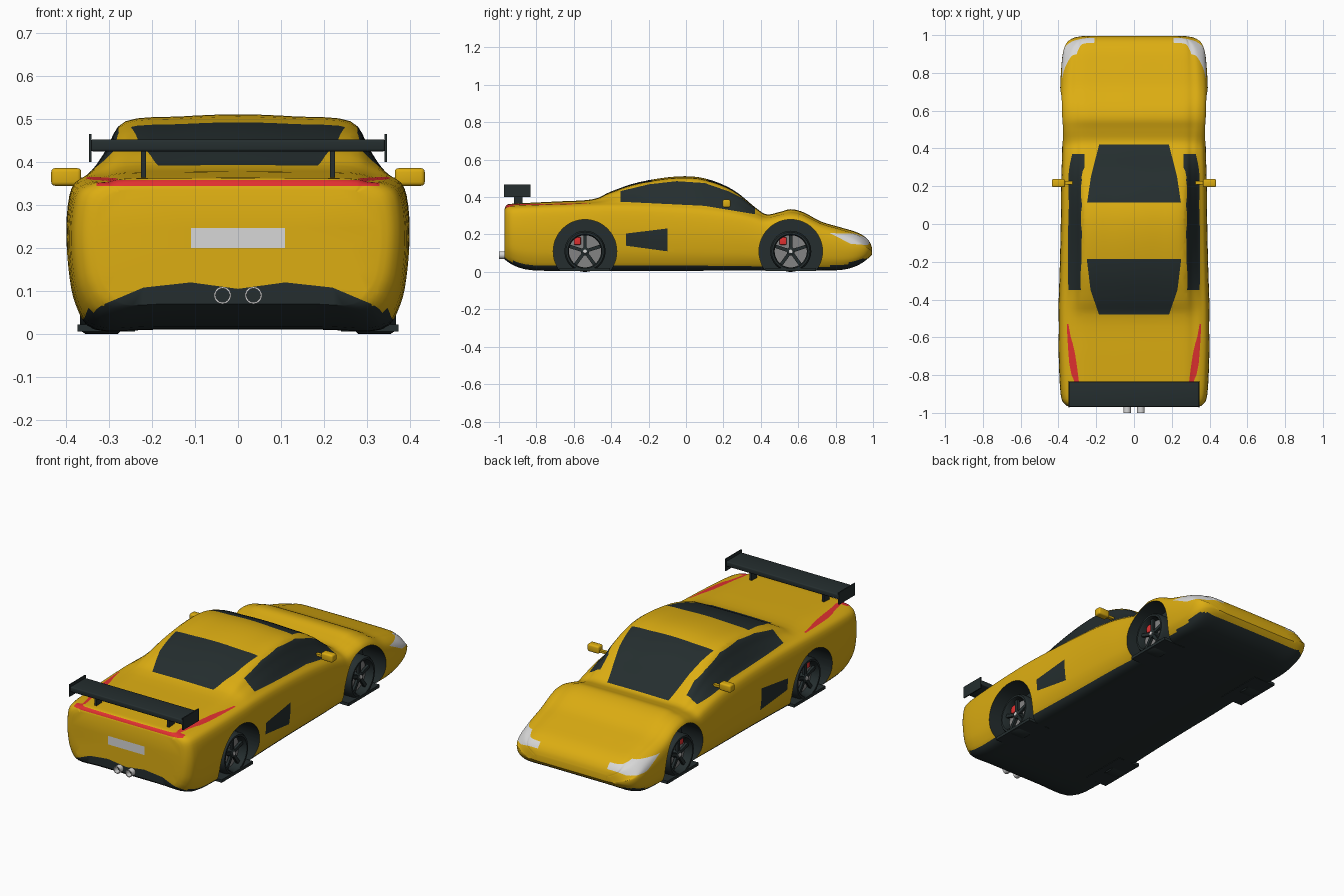
import bpy, bmesh, math
from mathutils import Vector

if "Cube" in bpy.data.objects:
    bpy.data.objects.remove(bpy.data.objects["Cube"])


def material(name, r, g, b):
    m = bpy.data.materials.new(name)
    m.use_nodes = True
    m.diffuse_color = (r, g, b, 1)
    m.node_tree.nodes["Principled BSDF"].inputs["Base Color"].default_value = (r, g, b, 1)
    return m


yellow = material("yellow paint", .72, .42, .006)
dark = material("dark trim", .018, .027, .028)
red = material("red", .75, .03, .03)
white = material("light grey", .68, .68, .68)
grey = material("brake grey", .23, .23, .23)
PAINTS = [yellow, dark, red, white]
YELLOW, DARK, RED, WHITE = range(len(PAINTS))


def finish(bm, name, mats, smooth=True):
    mesh = bpy.data.meshes.new(name)
    bmesh.ops.recalc_face_normals(bm, faces=bm.faces)
    bm.to_mesh(mesh)
    bm.free()
    for m in mats:
        mesh.materials.append(m)
    obj = bpy.data.objects.new(name, mesh)
    bpy.context.collection.objects.link(obj)
    if smooth:
        shade(obj)
    return obj


def shade(obj):
    bpy.ops.object.select_all(action="DESELECT")
    obj.select_set(True)
    bpy.context.view_layer.objects.active = obj
    bpy.ops.object.shade_smooth_by_angle(angle=math.radians(38))


def box(name, mat, lo, hi, bevel=0):
    lo, hi = Vector(lo), Vector(hi)
    bm = bmesh.new()
    bmesh.ops.create_cube(bm, size=1)
    for v in bm.verts:
        v.co = (lo + hi) / 2 + v.co * (hi - lo)
    if bevel:
        bmesh.ops.bevel(bm, geom=bm.edges[:], offset=bevel, segments=3, profile=.5, affect="EDGES")
    return finish(bm, name, [mat])


def lathe(name, mat, profile, origin, axis, steps=48):
    """Revolve (offset, radius) points around an axis through origin."""
    bm = bmesh.new()
    axis = Vector(axis)
    side = axis.orthogonal().normalized()
    verts = [bm.verts.new(Vector(origin) + axis * a + side * r) for a, r in profile]
    edges = [bm.edges.new(p) for p in zip(verts, verts[1:])]
    bmesh.ops.spin(bm, geom=verts + edges, cent=origin, axis=axis, angle=math.tau, steps=steps)
    bmesh.ops.remove_doubles(bm, verts=bm.verts, dist=.0001)
    return finish(bm, name, [mat])


def spline(points, closed=False, sub=4):
    pts = [Vector(p) for p in points]
    n = len(pts)
    pick = (lambda i: pts[i % n]) if closed else (lambda i: pts[min(max(i, 0), n - 1)])
    out = []
    for i in range(n if closed else n - 1):
        a, b, c, d = (pick(i + k) for k in (-1, 0, 1, 2))
        for s in range(sub):
            t = s / sub
            out.append(b + (c - a) * t / 2 + (a - b * 2.5 + c * 2 - d / 2) * t ** 2
                       + ((b - c) * 1.5 + (d - a) / 2) * t ** 3)
    return out if closed else out + [pts[-1]]


# Body stations: y, half width, belt height, top height
STATIONS = [
    (-.97, .33, .325, .337), (-.955, .365, .34, .36), (-.9, .388, .345, .366),
    (-.7, .398, .352, .376), (-.5, .4, .358, .388), (-.4, .398, .36, .43),
    (-.25, .393, .358, .48), (-.05, .388, .35, .51), (.1, .386, .34, .5),
    (.25, .384, .322, .44), (.37, .38, .295, .345), (.43, .38, .28, .308),
    (.5, .385, .295, .32), (.56, .39, .305, .335), (.63, .39, .293, .318),
    (.72, .39, .25, .27), (.82, .385, .22, .24), (.91, .375, .19, .213),
    (.96, .355, .16, .185), (.985, .32, .135, .155), (.995, .27, .11, .125)]
ROOF = .262


def section(y, w, belt, top):
    low = .01 + .06 * max(0, (abs(y) - .75) / .22) ** 3
    h, rise = belt - low, top - belt
    roof = min(ROOF, w - .07)
    half = [(roof / 2, top - rise * .03), (roof, top - rise * .1),
            ((roof + w - .045) / 2 + .004, top - rise * .5), (w - .045, belt + rise * .08 + .004),
            (w - .012, belt - .02), (w, low + h * .7), (w - .003, low + h * .42),
            (w - .02, low + h * .17), (w - .065, low), (w / 2, low)]
    loop = [(0, top)] + half + [(0, low)] + [(-x, z) for x, z in reversed(half)]
    return [(p.x, y, p.y) for p in spline(loop, closed=True)]


# Body shell
bm = bmesh.new()
rings = [[bm.verts.new(c) for c in section(*s)] for s in spline(STATIONS)]
count = len(rings[0])
for a, b in zip(rings, rings[1:]):
    for i in range(count):
        j = (i + 1) % count
        bm.faces.new((a[i], a[j], b[j], b[i]))
for ring in (rings[0], rings[-1]):
    bm.faces.new(ring)
bmesh.ops.recalc_face_normals(bm, faces=bm.faces)
for f in bm.faces:
    f.normal_update()
    if f.normal.z < -.6 and f.calc_center_median().z < .07:
        f.material_index = DARK


def cut(faces, co, normal):
    geom = set(faces)
    for f in faces:
        geom.update(f.edges)
        geom.update(f.verts)
    bmesh.ops.bisect_plane(bm, geom=list(geom), dist=.00001, plane_co=co, plane_no=normal)


def paint(index, poly, u, v, keep):
    """Cut a convex outline, projected on axes u and v, into the shell and colour it."""
    area = sum(a[0] * b[1] - b[0] * a[1] for a, b in zip(poly, poly[1:] + poly[:1]))
    if area < 0:
        poly = poly[::-1]
    sides = []
    for a, b in zip(poly, poly[1:] + poly[:1]):
        co, no = Vector(), Vector()
        co[u], co[v] = a
        no[u], no[v] = b[1] - a[1], a[0] - b[0]
        sides.append((co, no.normalized()))

    def touches(f):
        for k, axis in enumerate((u, v)):
            vals = [p.co[axis] for p in f.verts]
            want = [p[k] for p in poly]
            if max(vals) < min(want) or min(vals) > max(want):
                return False
        return keep(f.calc_center_median())

    for co, no in sides:
        cut([f for f in bm.faces if touches(f)], co, no)
    for f in bm.faces:
        c = f.calc_center_median()
        if keep(c) and all((c - co).dot(no) < 0 for co, no in sides):
            f.material_index = index


X, Y, Z = range(3)
# Side windows in two convex pieces
flank = lambda c: abs(c.x) > ROOF
paint(DARK, [(-.35, .375), (-.35, .432), (-.2, .468), (-.05, .485), (.1, .475), (.1, .353)], Y, Z, flank)
paint(DARK, [(.1, .353), (.1, .475), (.23, .43), (.37, .36), (.37, .308)], Y, Z, flank)
# Windscreen and rear window
for pane in ([(.185, .42), (.228, .25), (.248, .115)], [(.185, -.48), (.23, -.35), (.25, -.185)]):
    paint(DARK, pane + [(-x, y) for x, y in reversed(pane)], X, Y, lambda c: c.z > .25)
# Side vents
paint(DARK, [(-.32, .14), (-.1, .11), (-.1, .232), (-.32, .205)], Y, Z, lambda c: abs(c.x) > .3)
# Headlights
for s in (-1, 1):
    cut([f for f in bm.faces if f.calc_center_median().y > .7], (s * .21, 0, 0), (1, 0, 0))
paint(WHITE, [(.77, .207), (.9, .205), (1, .17), (.97, .143), (.88, .15)], Y, Z, lambda c: abs(c.x) > .21)
# Tail light band and its thin side stripes
paint(RED, [(-.33, .344), (.33, .344), (.33, .359), (-.33, .359)], X, Z, lambda c: c.y < -.93)
paint(RED, [(-.93, .356), (-.93, .362), (-.53, .366), (-.53, .363)], Y, Z, lambda c: abs(c.x) > .28)
# Number plate panel and rear diffuser
paint(WHITE, [(-.11, .2), (.11, .2), (.11, .247), (-.11, .247)], X, Z, lambda c: c.y < -.93)
for s in (-1, 1):
    shape = [(0, 0), (.34, 0), (.31, .07), (.22, .108), (.11, .12), (0, .105)]
    paint(DARK, [(x * s, z) for x, z in shape], X, Z, lambda c: c.y < -.9 and c.x * s > -.35)
bmesh.ops.triangulate(bm, faces=[f for f in bm.faces if len(f.verts) > 4])
body = finish(bm, "body", PAINTS, smooth=False)

# Wheel arches cut out of the body
AXLES = {"rear": -.54, "front": .56}
HUB = .11
for y in AXLES.values():
    for s in (-1, 1):
        cutter = lathe("arch_cutter", dark, [(0, 0), (0, .17), (.3, .17), (.3, 0)], (s * .25, y, HUB), (s, 0, 0))
        cutter.hide_render = True
        mod = body.modifiers.new("arch", "BOOLEAN")
        mod.operation, mod.object, mod.solver = "DIFFERENCE", cutter, "EXACT"
        mod.material_mode = "TRANSFER"
        bpy.context.view_layer.objects.active = body
        bpy.ops.object.modifier_apply(modifier=mod.name)
        bpy.data.objects.remove(cutter)
shade(body)

# Wheels, brakes and arch floor plates
for end, y in AXLES.items():
    for s, side in ((-1, "right"), (1, "left")):
        tag = end + "_" + side
        hub = Vector((0, y, HUB))
        out = (s, 0, 0)
        lathe("tyre_" + tag, dark, [(.27, .088), (.27, .1), (.28, .11), (.355, .11), (.368, .102),
                                    (.368, .092), (.355, .086), (.27, .086)], hub, out)
        lathe("brake_disc_" + tag, grey, [(.3, 0), (.3, .086), (.322, .086), (.322, 0)], hub, out)
        lathe("hub_" + tag, dark, [(.32, .022), (.35, .022), (.354, .016), (.354, 0)], hub, out, 24)
        lathe("hub_cap_" + tag, white, [(.35, .012), (.357, .01), (.357, 0)], hub, out, 16)
        bm = bmesh.new()
        for k in range(5):
            a = math.tau * k / 5 + math.pi / 2
            spoke = bmesh.ops.create_cube(bm, size=1)["verts"]
            for v in spoke:
                r, w = .052 + v.co.y * .08, v.co.z * .018
                v.co = hub + Vector((s * (.342 + v.co.x * .014), r * math.cos(a) - w * math.sin(a),
                                     r * math.sin(a) + w * math.cos(a)))
        finish(bm, "spokes_" + tag, [dark], smooth=False)
        xs = sorted((s * .315, s * .336))
        box("caliper_" + tag, red, (xs[0], y - .06, HUB + .035), (xs[1], y - .022, HUB + .076), .005)
        xs = sorted((s * .24, s * .374))
        box("arch_floor_" + tag, dark, (xs[0], y - .135, .006), (xs[1], y + .135, .022))

# Rear wing
box("wing_blade", dark, (-.343, -.968, .425), (.343, -.835, .453), .006)
for s, side in ((-1, "right"), (1, "left")):
    box("wing_end_plate_" + side, dark, (s * .344 - .003, -.972, .4), (s * .344 + .003, -.832, .466))
    box("wing_strut_" + side, dark, (s * .22 - .006, -.92, .355), (s * .22 + .006, -.875, .43))
    # Mirrors
    xs = sorted((s * .365, s * .435))
    box("mirror_" + side, yellow, (xs[0], .195, .345), (xs[1], .238, .386), .009)
    xs = sorted((s * .325, s * .37))
    box("mirror_bracket_" + side, yellow, (xs[0], .21, .352), (xs[1], .228, .364))
    # Exhausts
    lathe("exhaust_" + side, white, [(0, 0), (0, .02), (.13, .02), (.13, .016), (.08, .016), (.08, 0)],
          (s * .036, -.87, .09), (0, -1, 0), 24)
